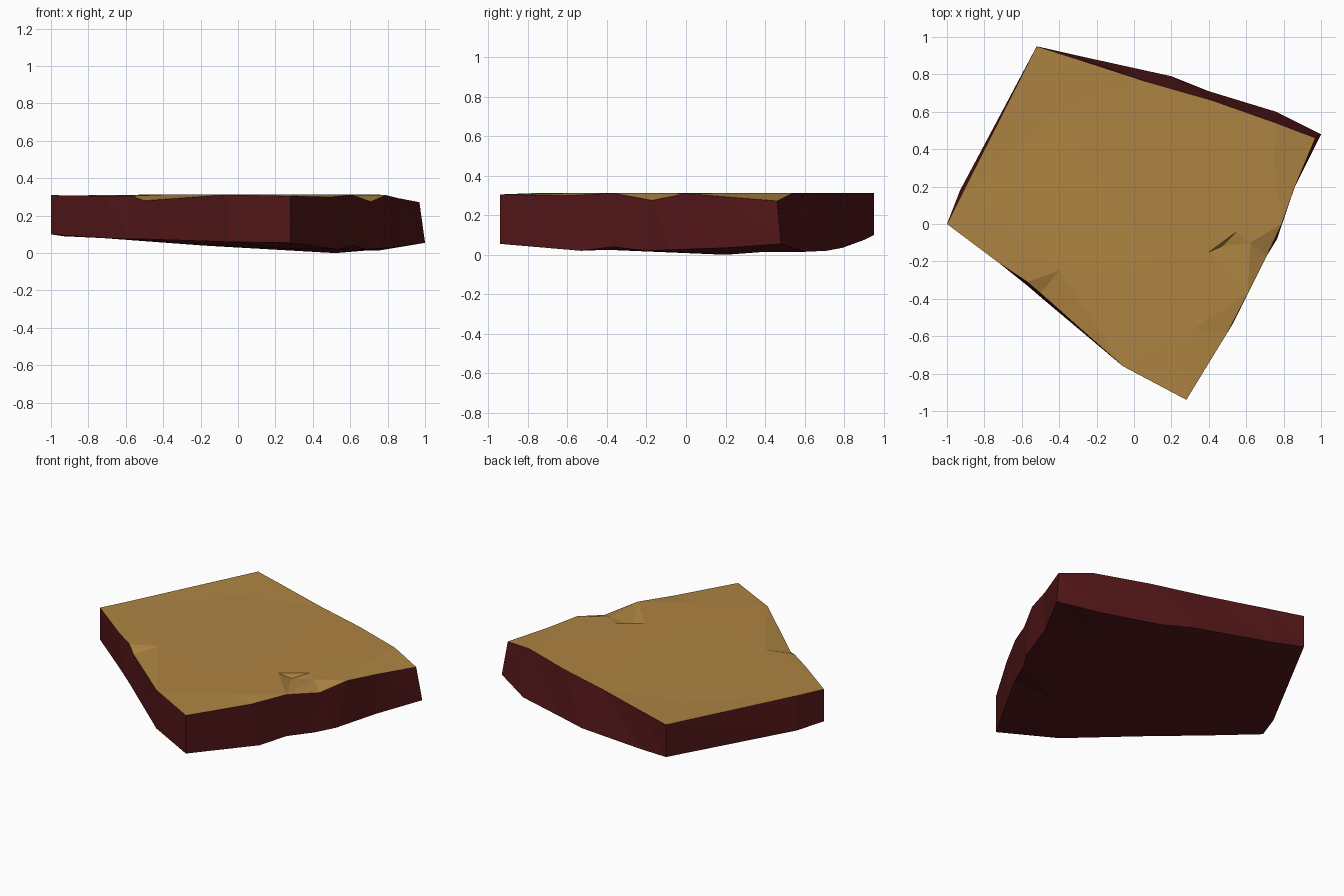
import bpy
import bmesh
from mathutils import Vector
from mathutils.geometry import delaunay_2d_cdt

if "Cube" in bpy.data.objects:
    bpy.data.objects.remove(bpy.data.objects["Cube"])

# Matching rim corners of the slab, going round from the left corner
top_rim = [(-1, 0, .31), (-.92, .16, .308), (-.52, .95, .312), (-.3, .88, .312),
           (.07, .76, .312), (.42, .66, .312), (.76, .54, .312), (.97, .46, .272),
           (.86, .2, .293), (.79, 0, .31), (.71, -.17, .275), (.61, -.37, .312),
           (.5, -.58, .30), (.28, -.94, .305), (-.06, -.76, .312),
           (-.5, -.37, .28), (-.57, -.31, .305), (-.72, -.21, .305)]
bottom_rim = [(-1, 0, .1), (-.93, .18, .09), (-.52, .95, .1), (-.3, .9, .075),
              (.2, .79, .035), (.4, .71, .02), (.76, .6, .015), (1, .48, .055),
              (.86, .2, .035), (.765, -.08, .025), (.69, -.2, .02), (.61, -.37, .04),
              (.53, -.53, .02), (.28, -.94, .055), (-.06, -.76, .06),
              (-.5, -.39, .075), (-.57, -.33, .075), (-.72, -.21, .08)]

# Shallow crevice and soft facets on top, chipped relief underneath
top_inner = [(.16, -.25, .312), (.55, -.04, .312), (.47, -.12, .285), (.4, -.15, .312),
             (.75, .3, .312), (.62, -.1, .312), (-.4, .62, .305), (-.2, .84, .312),
             (.32, -.56, .312), (-.4, -.25, .312)]
bottom_inner = [(.52, .2, 0), (.2, .4, .02), (.25, -.4, .025), (-.18, 0, .04),
                (-.1, .6, .05), (-.55, .3, .075), (-.3, -.3, .065), (.7, .4, .015)]


def cap(bm, rim, inner, material):
    """Triangulate a rim together with its interior relief points."""
    points = rim + inner
    n = len(rim)
    result = delaunay_2d_cdt([Vector(p[:2]) for p in points],
                             [(i, (i + 1) % n) for i in range(n)], [], 1, 1e-5)
    verts = [bm.verts.new(p) for p in points]
    for tri in result[2]:
        face = bm.faces.new([verts[result[3][i][0]] for i in tri])
        face.material_index = material
    return verts[:n]


def material(name, color):
    mat = bpy.data.materials.new(name)
    mat.diffuse_color = color
    mat.use_nodes = True
    mat.node_tree.nodes["Principled BSDF"].inputs["Base Color"].default_value = mat.diffuse_color
    return mat


# Slab: two caps joined by flat side walls
bm = bmesh.new()
upper = cap(bm, top_rim, top_inner, 1)
lower = cap(bm, bottom_rim, bottom_inner, 0)
for i in range(len(upper)):
    j = (i + 1) % len(upper)
    bm.faces.new((lower[i], lower[j], upper[j]))
    bm.faces.new((lower[i], upper[j], upper[i]))
bmesh.ops.recalc_face_normals(bm, faces=bm.faces)

mesh = bpy.data.meshes.new("rock_slab")
bm.to_mesh(mesh)
bm.free()
slab = bpy.data.objects.new("rock_slab", mesh)
bpy.context.collection.objects.link(slab)
mesh.materials.append(material("dark_red_rock", (.085, .008, .009, 1)))
mesh.materials.append(material("tan_top", (.42, .23, .055, 1)))
